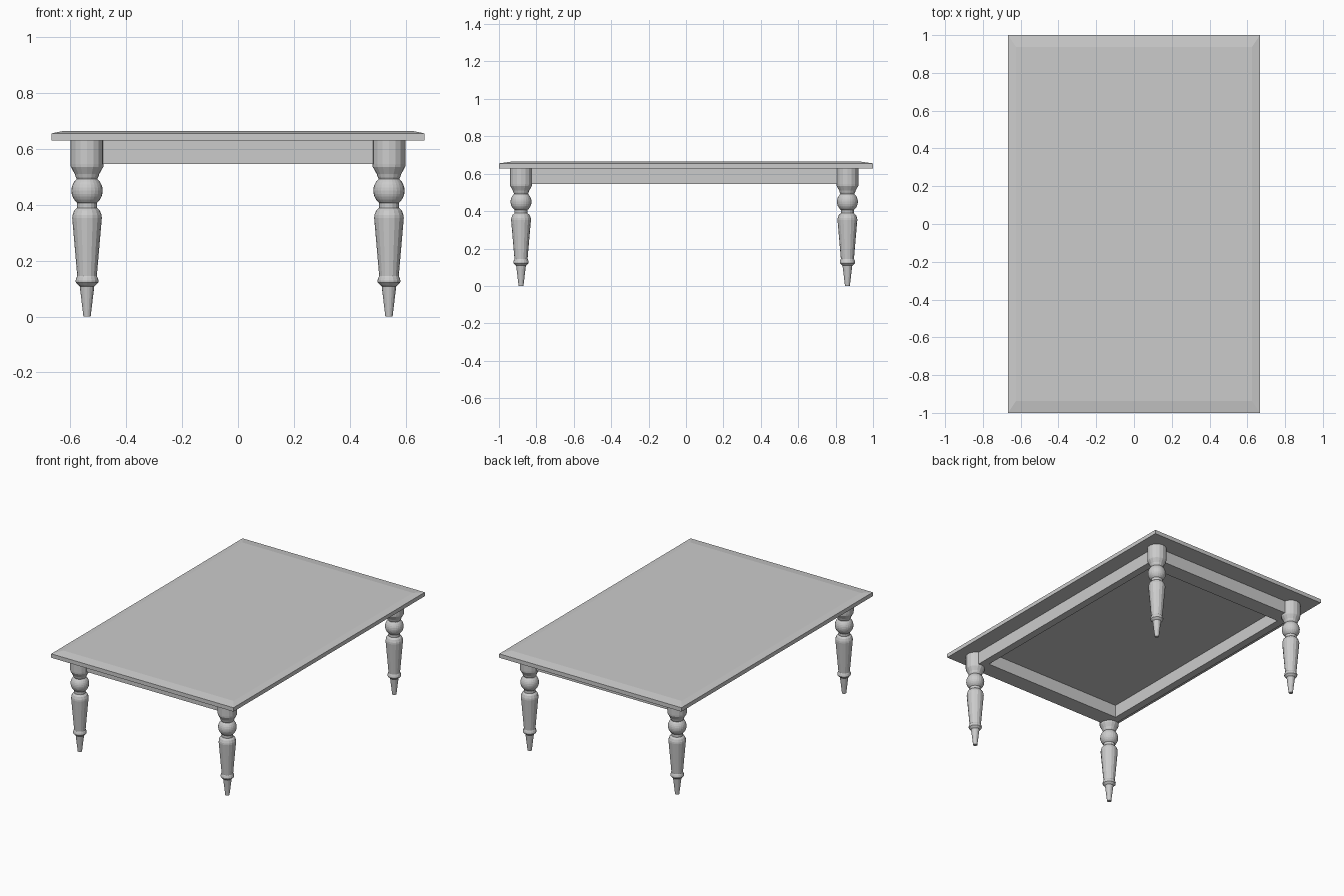
import bpy, bmesh, math

if "Cube" in bpy.data.objects:
    bpy.data.objects.remove(bpy.data.objects["Cube"])

def make_object(name, bm):
    bmesh.ops.recalc_face_normals(bm, faces=bm.faces)
    mesh = bpy.data.meshes.new(name)
    bm.to_mesh(mesh)
    bm.free()
    ob = bpy.data.objects.new(name, mesh)
    bpy.context.collection.objects.link(ob)
    return ob

def loft(bm, rings):
    """Skin a stack of closed rings and cap both ends."""
    rows = [[bm.verts.new(p) for p in ring] for ring in rings]
    for a, b in zip(rows, rows[1:]):
        n = len(a)
        for i in range(n):
            j = (i + 1) % n
            bm.faces.new((a[i], a[j], b[j], b[i]))
    bm.faces.new(rows[0][::-1])
    bm.faces.new(rows[-1])

def rect(x0, x1, y0, y1, z):
    return [(x0, y0, z), (x1, y0, z), (x1, y1, z), (x0, y1, z)]

# Tabletop with a shallow sloped border
bm = bmesh.new()
loft(bm, [rect(-.667, .667, -1, 1, .629),
          rect(-.667, .667, -1, 1, .655),
          rect(-.624, .624, -.936, .936, .664)])
make_object("tabletop", bm)

# Apron: rectangular frame under the top
bm = bmesh.new()
rows = [[bm.verts.new(p) for p in r] for r in (
    rect(-.56, .56, -.895, .875, .63), rect(-.56, .56, -.895, .875, .545),
    rect(-.51, .51, -.785, .77, .545), rect(-.51, .51, -.785, .77, .63))]
for k in range(4):
    a, b = rows[k], rows[(k + 1) % 4]
    for i in range(4):
        j = (i + 1) % 4
        bm.faces.new((a[i], a[j], b[j], b[i]))
make_object("apron", bm)

# Turned legs: (radius, height) profile around the leg axis
SIDES = 16
profile = [(.013, 0), (.026, .108), (.031, .112), (.040, .121), (.041, .129),
           (.038, .139), (.035, .145), (.053, .352), (.052, .363), (.046, .379),
           (.035, .389), (.035, .405), (.036, .490), (.041, .500),
           (.044, .510), (.058, .535), (.059, .545), (.059, .63)]

def leg(name, x, y):
    bm = bmesh.new()
    loft(bm, [[(x + r * math.cos(2 * math.pi * i / SIDES),
                y + r * math.sin(2 * math.pi * i / SIDES), z)
               for i in range(SIDES)] for r, z in profile])
    make_object(name, bm)
    # Ball turning in the upper leg
    bm = bmesh.new()
    bmesh.ops.create_uvsphere(bm, u_segments=24, v_segments=16, radius=.056)
    bmesh.ops.translate(bm, verts=bm.verts, vec=(x, y, .45))
    make_object(name + "_ball", bm)

for end, y in (("front", -.882), ("back", .863)):
    for side, x in (("left", -.54), ("right", .54)):
        leg(f"{end}_{side}_leg", x, y)
